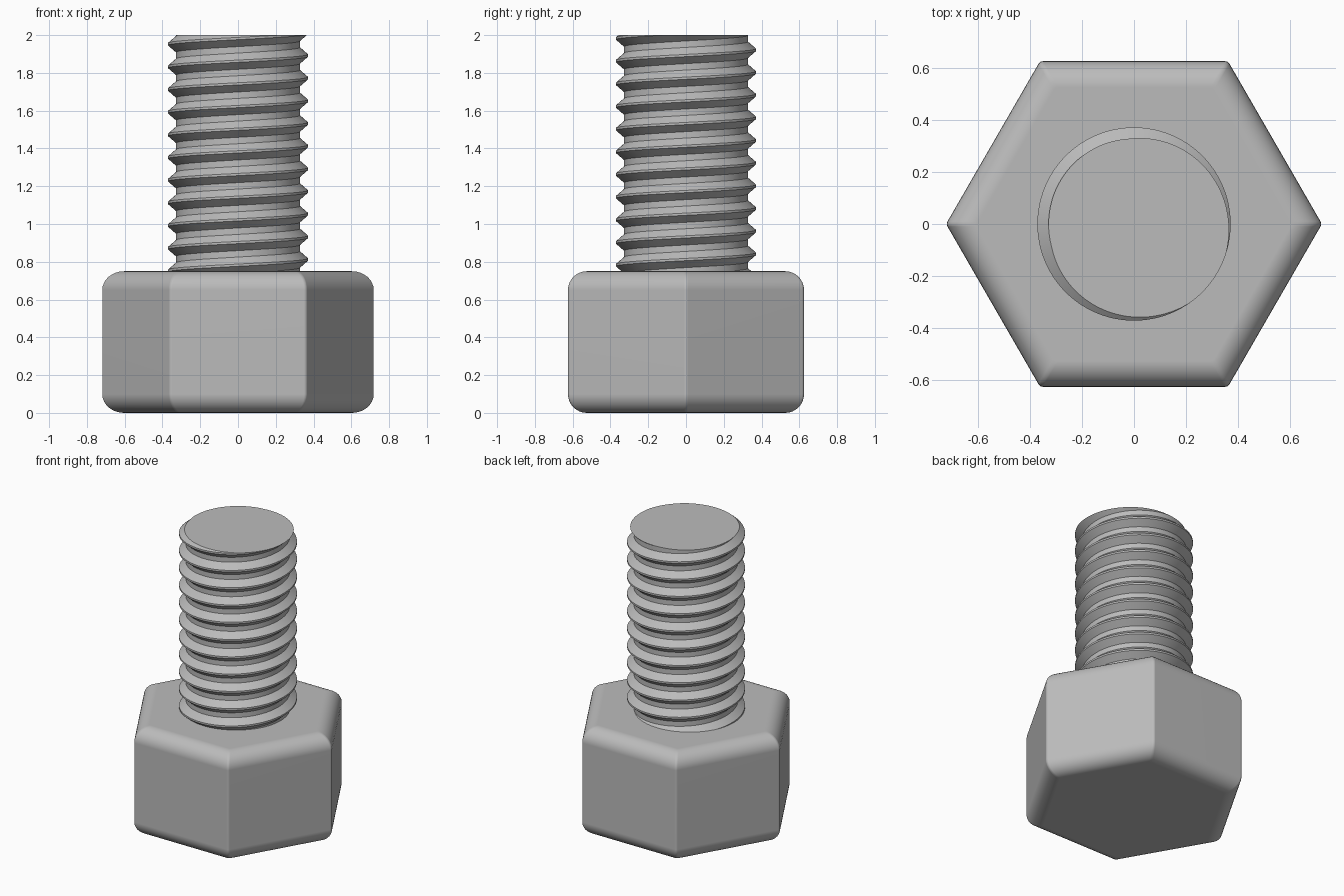
import bpy, bmesh, math
from mathutils import Vector

if "Cube" in bpy.data.objects:
    bpy.data.objects.remove(bpy.data.objects["Cube"], do_unlink=True)

steel = bpy.data.materials.new("steel_grey")
steel.use_nodes = True
GREY = (0.5, 0.5, 0.5, 1)
steel.diffuse_color = GREY
steel.node_tree.nodes["Principled BSDF"].inputs["Base Color"].default_value = GREY


def finish(name, bm, angle):
    bmesh.ops.recalc_face_normals(bm, faces=bm.faces[:])
    mesh = bpy.data.meshes.new(name)
    bm.to_mesh(mesh)
    bm.free()
    obj = bpy.data.objects.new(name, mesh)
    bpy.context.collection.objects.link(obj)
    mesh.materials.append(steel)
    bpy.ops.object.select_all(action="DESELECT")
    obj.select_set(True)
    bpy.context.view_layer.objects.active = obj
    bpy.ops.object.shade_smooth_by_angle(angle=math.radians(angle))
    return obj


# Hexagonal head: stacked hexagon rings with rounded rims and softened corners
HEAD_TOP, APOTHEM, RIM, SOFT, STEPS = 0.75, 0.625, 0.1, 0.02, 8


def hex_ring(bm, inset, z):
    ring = []
    for corner in range(6):
        middle = math.radians(60 * corner)
        centre = Vector((math.cos(middle), math.sin(middle), 0))
        centre *= (APOTHEM - inset - SOFT) / math.cos(math.pi / 6)
        for k in range(5):
            a = middle + math.radians(-30 + 15 * k)
            offset = Vector((math.cos(a), math.sin(a), 0)) * SOFT
            ring.append(bm.verts.new(centre + offset + Vector((0, 0, z))))
    return ring


bm = bmesh.new()
curve = [math.pi / 2 * k / STEPS for k in range(STEPS + 1)]
profile = [(RIM * (1 - math.sin(a)), RIM * (1 - math.cos(a))) for a in curve]
profile += [(d, HEAD_TOP - z) for d, z in reversed(profile)]
rings = [hex_ring(bm, d, z) for d, z in profile]
for low, high in zip(rings, rings[1:]):
    for i in range(len(low)):
        j = (i + 1) % len(low)
        bm.faces.new((low[i], low[j], high[j], high[i]))
bm.faces.new(rings[0])
bm.faces.new(rings[-1])
head = finish("hex_head", bm, 35)
weighted = head.modifiers.new("flat_face_normals", "WEIGHTED_NORMAL")
weighted.keep_sharp = True

# Threaded shank: tooth profile swept along a right-handed helix
PITCH, CREST, ROOT, SEGMENTS, TURNS = 0.12, 0.371, 0.328, 128, 14
START = math.radians(-36)
tooth = [(-0.006, CREST), (0.006, CREST), (0.043, ROOT), (0.077, ROOT)]
base = 2 - 12 * PITCH

bm = bmesh.new()
columns = []
for i in range(SEGMENTS):
    t = i / SEGMENTS
    a = START + math.tau * t
    columns.append([
        bm.verts.new((r * math.cos(a), r * math.sin(a), base + PITCH * (turn + t) + dz))
        for turn in range(TURNS) for dz, r in tooth])
for i in range(SEGMENTS):
    here, there = columns[i], columns[(i + 1) % SEGMENTS]
    # The last column joins the first one a full pitch higher
    shift = len(tooth) if i == SEGMENTS - 1 else 0
    for k in range(len(here) - 1 - shift):
        bm.faces.new((here[k], there[k + shift], there[k + 1 + shift], here[k + 1]))

# Cut the shank flat at its tip and inside the head, and cap both ends
for z, direction in ((2.0, 1), (HEAD_TOP - 0.04, -1)):
    cut = bmesh.ops.bisect_plane(
        bm, geom=bm.verts[:] + bm.edges[:] + bm.faces[:], dist=1e-6,
        plane_co=(0, 0, z), plane_no=(0, 0, direction), clear_outer=True)
    rim = [e for e in cut["geom_cut"] if isinstance(e, bmesh.types.BMEdge)]
    bmesh.ops.contextual_create(bm, geom=rim)
finish("threaded_shank", bm, 25)
